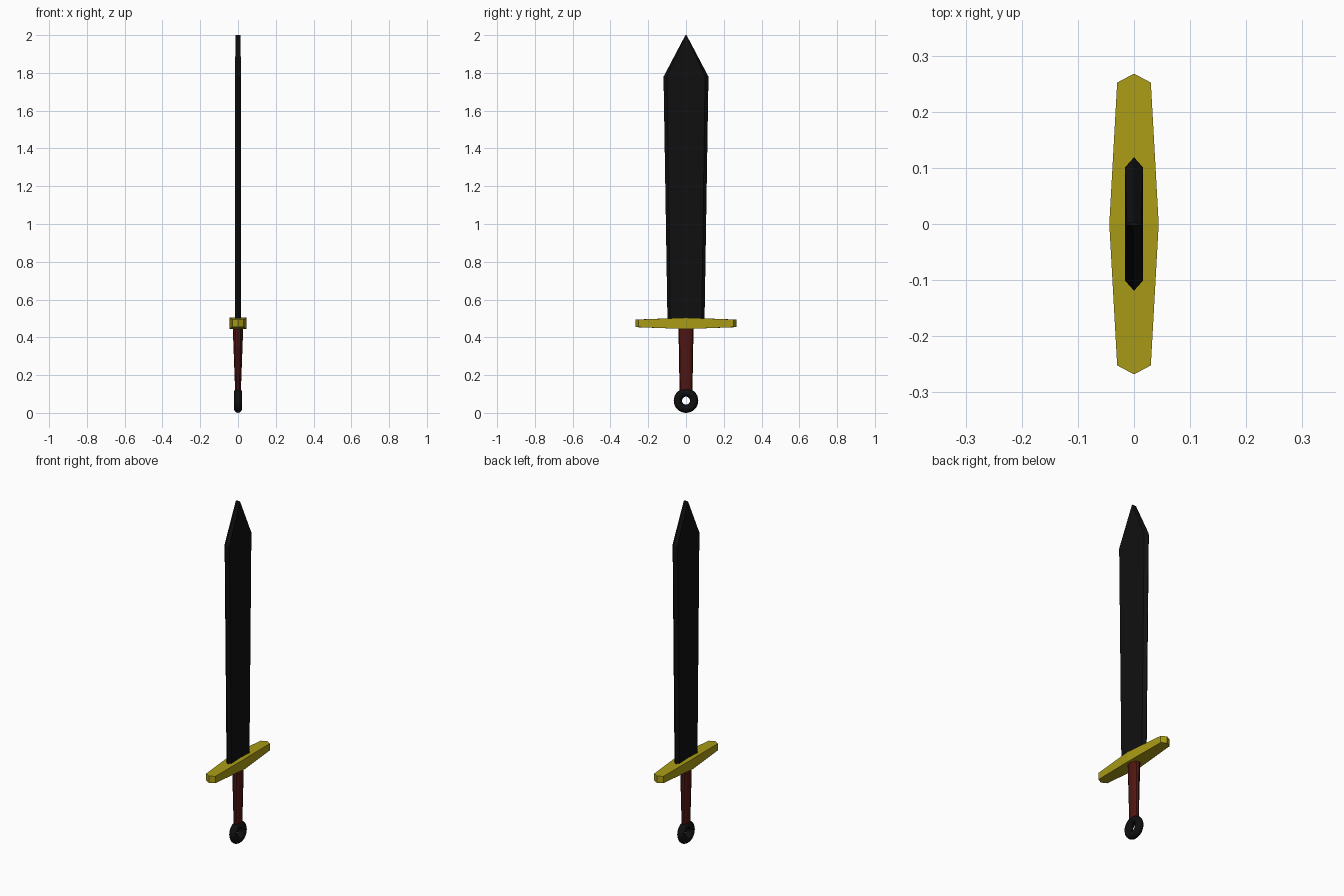
import bpy, bmesh, math

if "Cube" in bpy.data.objects:
    bpy.data.objects.remove(bpy.data.objects["Cube"])


def paint(obj, name, color):
    mat = bpy.data.materials.get(name) or bpy.data.materials.new(name)
    mat.diffuse_color = (*color, 1)
    mat.use_nodes = True
    mat.node_tree.nodes["Principled BSDF"].inputs["Base Color"].default_value = mat.diffuse_color
    obj.data.materials.append(mat)


def loft(name, rings):
    """Skin a list of equal-length point rings and cap both ends."""
    bm = bmesh.new()
    loops = [[bm.verts.new(p) for p in ring] for ring in rings]
    n = len(loops[0])
    for a, b in zip(loops, loops[1:]):
        for i in range(n):
            j = (i + 1) % n
            bm.faces.new((a[i], a[j], b[j], b[i]))
    bm.faces.new(loops[0][::-1])
    bm.faces.new(loops[-1])
    bmesh.ops.remove_doubles(bm, verts=bm.verts, dist=1e-5)
    bmesh.ops.recalc_face_normals(bm, faces=bm.faces)
    mesh = bpy.data.meshes.new(name)
    bm.to_mesh(mesh)
    bm.free()
    obj = bpy.data.objects.new(name, mesh)
    bpy.context.collection.objects.link(obj)
    return obj


def hexagon(flat, edge, z, t=0.016):
    return [(t, -flat, z), (t, flat, z), (0, edge, z),
            (-t, flat, z), (-t, -flat, z), (0, -edge, z)]


def ellipse(rx, ry, z, n=12):
    return [(rx * math.cos(2 * math.pi * i / n),
             ry * math.sin(2 * math.pi * i / n), z) for i in range(n)]


BLACK = (0.005, 0.005, 0.005)

# Blade: bevelled hexagonal section, widening upwards to a chisel point
blade = loft("blade", [hexagon(0.083, 0.098, 0.48),
                       hexagon(0.101, 0.119, 1.78),
                       hexagon(0.001, 0.003, 2.0, 0.013)])
paint(blade, "black_steel", BLACK)

# Crossguard: tapered bar with a ridge at each end
guard_stations = [(-0.252, 0.030, 0.020), (0, 0.044, 0.030), (0.252, 0.030, 0.020)]
guard = loft("crossguard", [
    [(0, y + math.copysign(0.016, y) * (y != 0), 0.474 - h), (w, y, 0.474 - h),
     (w, y, 0.474 + h), (0, y + math.copysign(0.016, y) * (y != 0), 0.474 + h),
     (-w, y, 0.474 + h), (-w, y, 0.474 - h)]
    for y, w, h in guard_stations])
# Split the folded end caps along the ridge
bm = bmesh.new()
bm.from_mesh(guard.data)
for side in (-1, 1):
    ridge = [v for v in bm.verts if abs(v.co.y - side * 0.268) < 1e-4]
    bmesh.ops.connect_verts(bm, verts=ridge)
bm.to_mesh(guard.data)
bm.free()
paint(guard, "gold", (0.40, 0.33, 0.008))

# Grip: oval handle narrowing towards the pommel
grip = loft("grip", [ellipse(0.015, 0.034, 0.11), ellipse(0.028, 0.040, 0.46)])
paint(grip, "dark_red_leather", (0.08, 0.008, 0.006))

# Pommel ring
bpy.ops.mesh.primitive_torus_add(major_radius=0.043, minor_radius=0.022,
                                 major_segments=32, minor_segments=12,
                                 location=(0, 0, 0.065),
                                 rotation=(0, math.pi / 2, 0))
pommel = bpy.context.object
pommel.name = "pommel_ring"
bpy.ops.object.shade_smooth_by_angle()
paint(pommel, "black_steel", BLACK)
